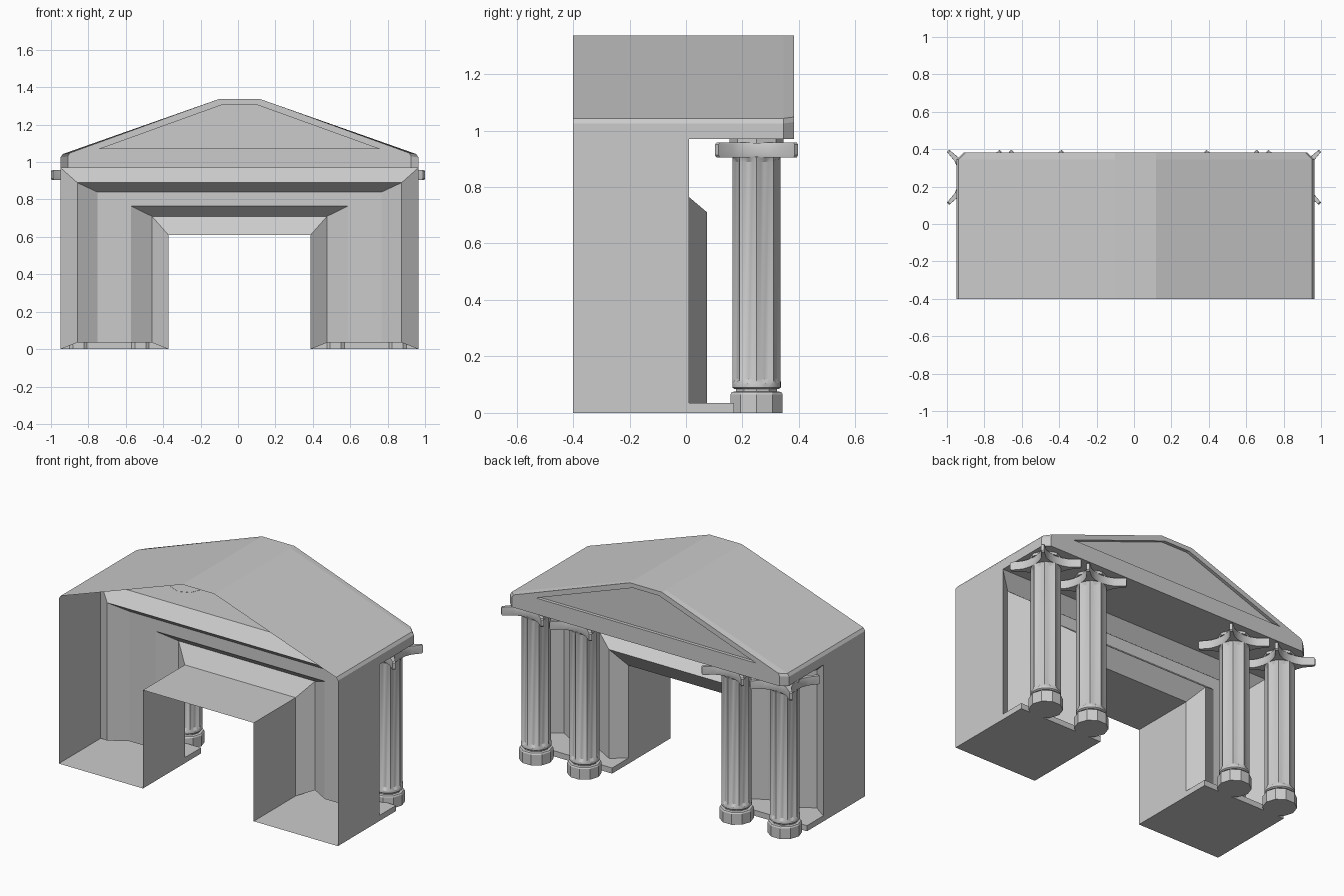
import bpy, bmesh, math

if "Cube" in bpy.data.objects:
    bpy.data.objects.remove(bpy.data.objects["Cube"])

CX = 0.008      # slight sideways offset of the building shell


def make(name, verts, faces, smooth=True):
    me = bpy.data.meshes.new(name)
    me.from_pydata(verts, [], faces)
    bm = bmesh.new()
    bm.from_mesh(me)
    bmesh.ops.remove_doubles(bm, verts=bm.verts, dist=0.0005)
    bmesh.ops.recalc_face_normals(bm, faces=bm.faces)
    bm.to_mesh(me)
    bm.free()
    ob = bpy.data.objects.new(name, me)
    bpy.context.collection.objects.link(ob)
    if smooth:
        bpy.ops.object.select_all(action='DESELECT')
        ob.select_set(True)
        bpy.context.view_layer.objects.active = ob
        bpy.ops.object.shade_smooth_by_angle(angle=math.radians(28))
    return ob


def polys(name, plist, smooth=False):
    """Mesh from a list of polygons given as coordinates."""
    verts, faces = [], []
    for p in plist:
        faces.append(list(range(len(verts), len(verts) + len(p))))
        verts += p
    return make(name, verts, faces, smooth)


def stack(name, rings, smooth=True):
    """Join equal-length rings of points and cap both ends."""
    n = len(rings[0])
    verts = [v for r in rings for v in r]
    faces = [[k * n + i, k * n + (i + 1) % n, (k + 1) * n + (i + 1) % n, (k + 1) * n + i]
             for k in range(len(rings) - 1) for i in range(n)]
    faces += [list(range(n))[::-1], list(range(len(verts) - n, len(verts)))]
    return make(name, verts, faces, smooth)


# Facade wall: nested door-shaped frames (half width, top, depth, foot height)
frames = [(.957, .97, -.40, 0), (.957, .97, .01, 0), (.867, .89, -.055, .035),
          (.76, .84, .01, .035), (.58, .765, .01, .035), (.468, .71, .075, .035),
          (.38, .61, .01, 0), (.38, .61, -.40, 0)]


def frame_pts(f):
    w, h, y, z = f
    return [(CX - w, y, z), (CX - w, y, h), (CX + w, y, h), (CX + w, y, z)]


wall = []
for k, (a, b) in enumerate(zip(frames, frames[1:])):
    p, q = frame_pts(a), frame_pts(b)
    for i in range(3):
        if k == 0 and i == 1:
            continue        # interior stays open up into the roof
        wall.append([p[i], p[i + 1], q[i + 1], q[i]])
polys("facade_wall", wall)

# Floor plates and low plinths under the column pairs
plan = [(f[0], f[2]) for f in frames[1:7]]
for s, side in ((-1, "left"), (1, "right")):
    def P(x, y, z):
        return (CX + s * x, y, z)
    o, i, e, h = .957, .38, .17, .035
    polys("plinth_" + side, [
        [P(i, -.4, 0), P(o, -.4, 0), P(o, e, 0), P(i, e, 0)],
        [P(o, .01, 0), P(o, e, 0), P(o, e, h), P(o, .01, h)],
        [P(i, .01, 0), P(i, e, 0), P(i, e, h), P(i, .01, h)],
        [P(i, e, 0), P(o, e, 0), P(o, e, h), P(i, e, h)],
        [P(x, y, h) for x, y in plan] + [P(i, e, h), P(o, e, h)]])

# Roof shell with chamfered corners, soffit and recessed pediment
back = [(.957, .97), (.957, 1.025), (.945, 1.043), (.11, 1.337)]
front = [(.918, .97), (.918, 1.03), (.908, 1.048), (.11, 1.337)]
inner = [(.755, 1.07), (.09, 1.31)]


def row(prof, y):
    return ([(CX - x, y, z) for x, z in prof] + [(CX + x, y, z) for x, z in reversed(prof)])


r0, r1, r2 = row(back, -.4), row(back, .345), row(front, .382)
i1, i2 = row(inner, .382), row(inner, .362)
roof = [[a[i], a[i + 1], b[i + 1], b[i]] for a, b in ((r0, r1), (r1, r2)) for i in range(7)]
roof.append([(CX - .957, .01, .97), r1[0], r2[0], r2[7], r1[7], (CX + .957, .01, .97)])
roof += [[r2[0], r2[7], i1[3], i1[0]], [r2[0], r2[1], r2[2], i1[0]],
         [r2[2], r2[3], i1[1], i1[0]], [r2[3], r2[4], i1[2], i1[1]],
         [r2[4], r2[5], i1[3], i1[2]], [r2[5], r2[6], r2[7], i1[3]]]
roof += [[i1[k], i1[(k + 1) % 4], i2[(k + 1) % 4], i2[k]] for k in range(4)] + [i2]
polys("roof_and_pediment", roof)


# Columns
def ring(cx, cy, r, z, n, flute=0.0):
    pts = []
    for i in range(n):
        t = 2 * math.pi * i / n
        q = r - flute * abs(math.sin(4 * t))
        pts.append((cx + q * math.cos(t), cy + q * math.sin(t), z))
    return pts


# Concave capital outline: one side, repeated by quarter turns
side = [(.147, .135), (.135, .147), (.085, .105), (.045, .09), (0, .085), (-.045, .09), (-.085, .105)]
star = []
for k in range(4):
    c, s = round(math.cos(k * math.pi / 2)), round(math.sin(k * math.pi / 2))
    star += [(x * c - y * s, x * s + y * c) for x, y in side]

for n, cx in enumerate((-.853, -.522, .522, .853), 1):
    cy = .25
    stack(f"column_base_{n}", [ring(cx, cy, r, z, 10) for r, z in
          ((.097, 0), (.097, .066), (.092, .074), (.076, .076), (.076, .088))])
    stack(f"column_shaft_{n}", [ring(cx, cy, r, z, 32, f) for r, z, f in
          ((.078, .084, 0), (.086, .09, 0), (.086, .104, 0), (.085, .12, .013),
           (.085, .888, .013), (.085, .906, 0), (.08, .915, 0))])
    stack(f"capital_{n}", [[(cx + x * k, cy + y * k, z) for x, y in star] for k, z in
          ((.97, .905), (1, .913), (1, .95), (.97, .957))])
    stack(f"capital_block_{n}", [ring(cx, cy, .096, .954, 8), ring(cx, cy, .096, .971, 8)])
